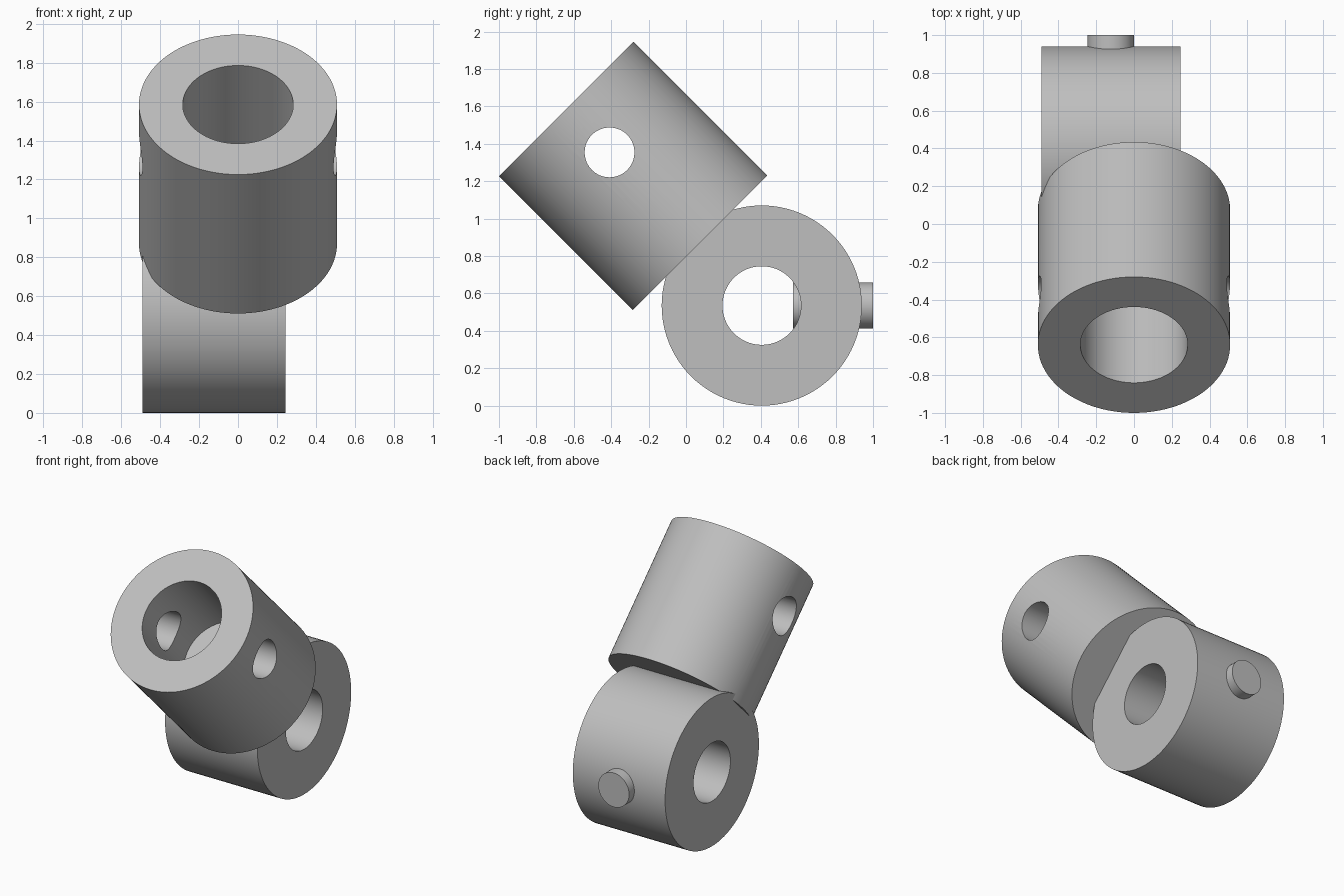
import bpy
import math
from mathutils import Vector

default = bpy.data.objects.get("Cube")
if default:
    bpy.data.objects.remove(default, do_unlink=True)

# Single flat grey
GREY = (0.52, 0.52, 0.52, 1)
grey = bpy.data.materials.new("plain grey")
grey.use_nodes = True
grey.diffuse_color = GREY
grey.node_tree.nodes["Principled BSDF"].inputs["Base Color"].default_value = GREY


def rod(name, start, end, radius):
    """Solid cylinder running between two points."""
    a, b = Vector(start), Vector(end)
    bpy.ops.mesh.primitive_cylinder_add(
        vertices=96, radius=radius, depth=(b - a).length, location=(a + b) / 2,
        rotation=(b - a).to_track_quat("Z", "Y").to_euler())
    obj = bpy.context.object
    obj.name = name
    obj.data.materials.append(grey)
    return obj


def drill(obj, start, end, radius):
    """Cut a round hole between two points."""
    cutter = rod("cutter", start, end, radius)
    cutter.hide_render = True
    mod = obj.modifiers.new("hole", "BOOLEAN")
    mod.operation = "DIFFERENCE"
    mod.solver = "EXACT"
    mod.object = cutter
    bpy.context.view_layer.update()
    bpy.context.view_layer.objects.active = obj
    bpy.ops.object.modifier_apply(modifier=mod.name)
    bpy.data.objects.remove(cutter, do_unlink=True)


def finish(obj):
    bpy.ops.object.select_all(action="DESELECT")
    obj.select_set(True)
    bpy.context.view_layer.objects.active = obj
    bpy.ops.object.shade_smooth_by_angle(angle=math.radians(30))


# Tilted socket: blind bore from the open end, cross hole through both walls
mouth = Vector((0, -0.64, 1.585))
inward = Vector((0, 1, -1)).normalized()
socket = rod("tilted_socket", mouth, mouth + inward * 1.01, 0.509)
drill(socket, mouth - inward * 0.2, mouth + inward * 0.67, 0.284)
cross = mouth + inward * 0.327
side = Vector((0.8, 0, 0))
drill(socket, cross - side, cross + side, 0.133)
finish(socket)

# Lower collar: lies across, with a through bore
hub = Vector((-0.123, 0.405, 0.535))
half = Vector((0.368, 0, 0))
collar = rod("lower_collar", hub - half, hub + half, 0.535)
drill(collar, hub - half * 2, hub + half * 2, 0.21)
finish(collar)

# Set pin: passes through the back wall into the bore
pin = rod("set_pin", (hub.x, 0.573, hub.z), (hub.x, 1.0, hub.z), 0.123)
finish(pin)
